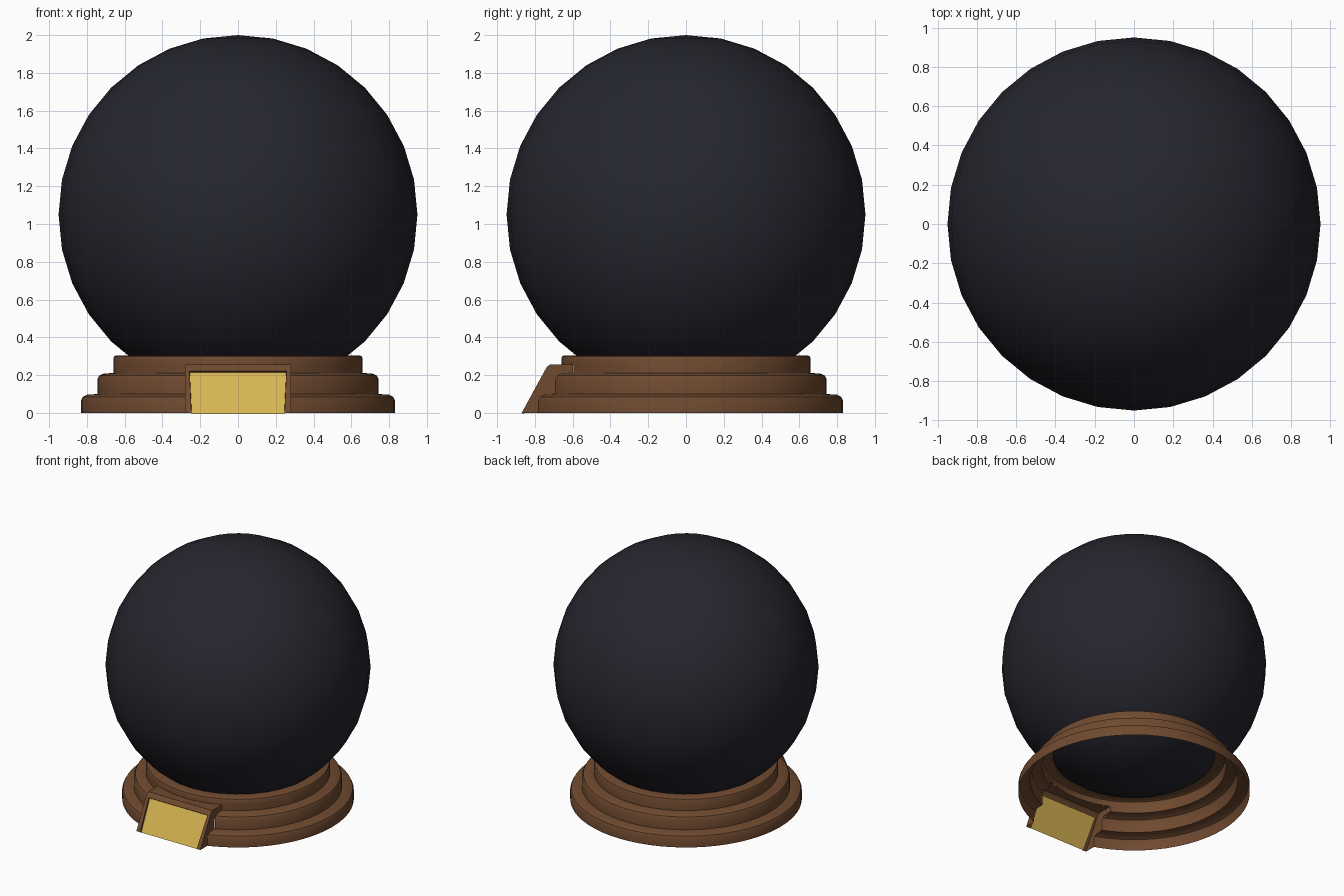
import bpy, bmesh, math
from mathutils import Vector

if "Cube" in bpy.data.objects:
    bpy.data.objects.remove(bpy.data.objects["Cube"])


def material(name, rgb):
    m = bpy.data.materials.new(name)
    m.diffuse_color = (*rgb, 1)
    m.use_nodes = True
    m.node_tree.nodes["Principled BSDF"].inputs["Base Color"].default_value = m.diffuse_color
    return m


ball_dark = material("dark glass", (0.019, 0.019, 0.028))
wood = material("brown wood", (0.16, 0.068, 0.029))
gold = material("gold", (0.68, 0.46, 0.085))


def finish(bm, name, mats, angle):
    me = bpy.data.meshes.new(name)
    bm.to_mesh(me)
    bm.free()
    ob = bpy.data.objects.new(name, me)
    bpy.context.collection.objects.link(ob)
    for m in mats:
        me.materials.append(m)
    bpy.ops.object.select_all(action='DESELECT')
    ob.select_set(True)
    bpy.context.view_layer.objects.active = ob
    bpy.ops.object.shade_smooth_by_angle(angle=math.radians(angle))
    return ob


# Ball
bm = bmesh.new()
bmesh.ops.create_uvsphere(bm, u_segments=32, v_segments=16, radius=0.95)
bmesh.ops.translate(bm, verts=bm.verts, vec=(0, 0, 1.05))
finish(bm, "ball", [ball_dark], 60)

# Stepped base: a thin turned shell, open below (radius, height)
W, TOP = 0.28, 0.255
profile = [(0.83, 0), (0.83, 0.068), (0.822, 0.085), (0.80, 0.096), (0.745, 0.10),
           (0.745, 0.178), (0.735, 0.197), (0.715, 0.207), (0.66, 0.212),
           (0.66, 0.288), (0.655, 0.299), (0.643, 0.305), (0.575, 0.305)]
N = 64
bm = bmesh.new()
rings = [[bm.verts.new((r * math.cos(2 * math.pi * i / N), r * math.sin(2 * math.pi * i / N), z))
          for i in range(N)] for r, z in profile]
for a, b in zip(rings, rings[1:]):
    for i in range(N):
        j = (i + 1) % N
        bm.faces.new((a[i], a[j], b[j], b[i]))

# Opening in the base behind the plaque
for co, no in (((W, 0, 0), (1, 0, 0)), ((-W, 0, 0), (1, 0, 0)), ((0, 0, TOP), (0, 0, 1))):
    faces = [f for f in bm.faces if f.calc_center_median().y < -0.3]
    geom = faces + list({e for f in faces for e in f.edges}) + list({v for f in faces for v in f.verts})
    bmesh.ops.bisect_plane(bm, geom=geom, plane_co=co, plane_no=no, dist=1e-5)
doomed = []
for f in bm.faces:
    c = f.calc_center_median()
    if c.y < 0 and abs(c.x) < W and c.z < TOP:
        doomed.append(f)
bmesh.ops.delete(bm, geom=doomed, context='FACES')
finish(bm, "base", [wood], 35)

# Plaque housing: sloped front, bevelled top edge, top plate, side walls meeting the steps
front = [(-0.87, 0), (-0.737, 0.243), (-0.722, TOP)]


def back(r, x):
    return -math.sqrt(r * r - x * x)


steps = [(0.66, TOP)] + [p for p in reversed(profile) if p[1] < TOP]
bm = bmesh.new()
left, right = [[bm.verts.new((s * W, y, z)) for y, z in front] for s in (-1, 1)]
plate = bm.faces.new((left[0], right[0], right[1], left[1]))
bm.faces.new((left[1], right[1], right[2], left[2]))
K = 10
arc = [bm.verts.new((W - 2 * W * i / K, back(0.66, W - 2 * W * i / K), TOP)) for i in range(K + 1)]
bm.faces.new([left[2], right[2]] + arc)
for side, corner, s in ((left, arc[-1], -1), (right, arc[0], 1)):
    rest = [bm.verts.new((s * W, back(r, W), z)) for r, z in steps[1:]]
    loop = side + [corner] + rest
    bm.faces.new(loop if s < 0 else loop[::-1])
bmesh.ops.recalc_face_normals(bm, faces=bm.faces)
plate.normal_update()
if plate.normal.y > 0:
    bmesh.ops.reverse_faces(bm, faces=bm.faces)

# Recessed gold plate
bmesh.ops.inset_region(bm, faces=[plate], thickness=0.033, depth=0)
bmesh.ops.inset_region(bm, faces=[plate], thickness=0.002, depth=-0.014)
plate.material_index = 1
finish(bm, "plaque", [wood, gold], 30)
